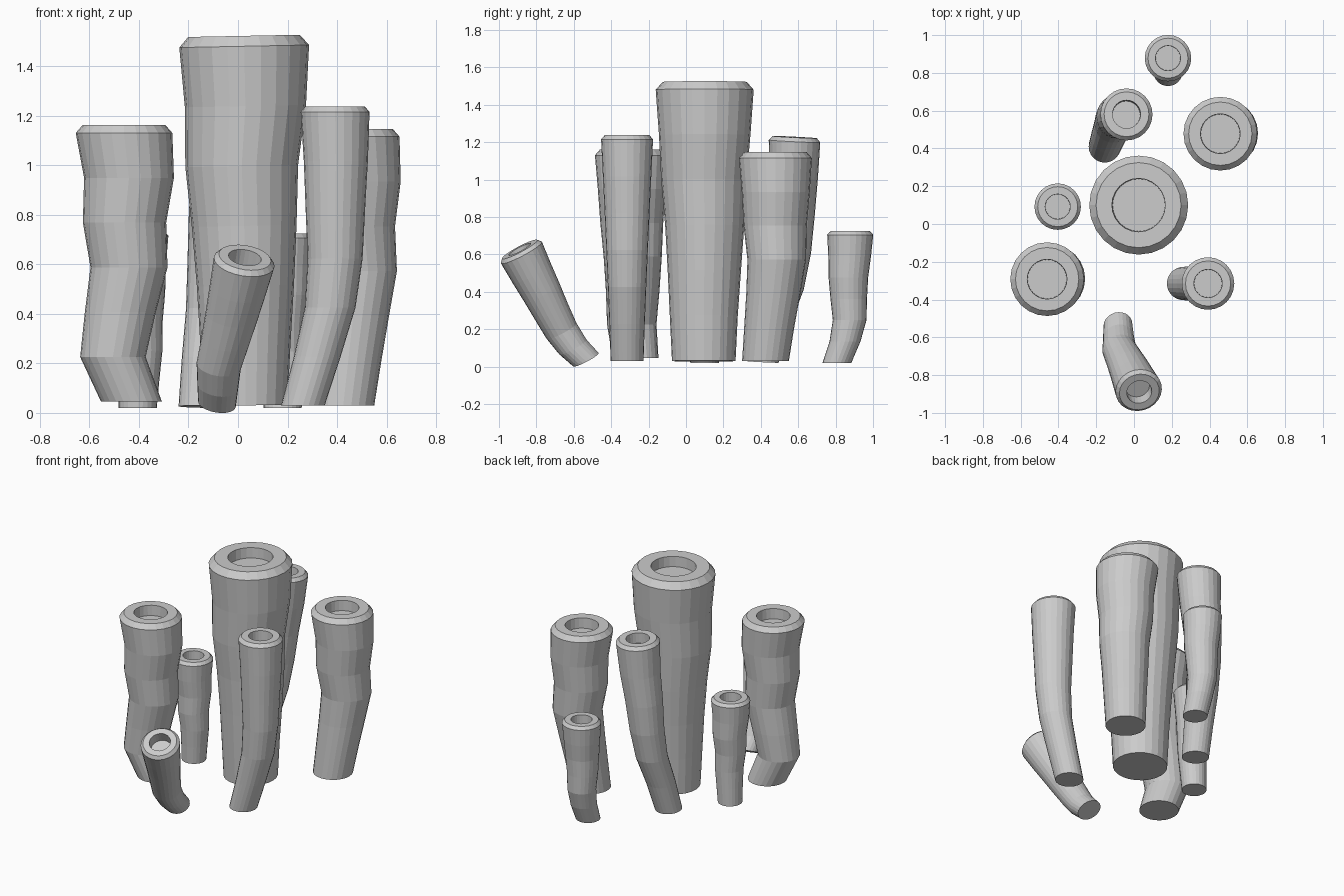
import bpy, bmesh, math
from mathutils import Vector

if "Cube" in bpy.data.objects:
    bpy.data.objects.remove(bpy.data.objects["Cube"])

SIDES = 24


def tube(name, path, r0, r1, normal=(0, 0, 1)):
    """Flared wobbly tube along path, with bevelled lip and a shallow opening."""
    n = Vector(normal).normalized()
    rot = Vector((0, 0, 1)).rotation_difference(n)
    last = len(path) - 1
    # gentle flare from base to mouth
    rings = [(Vector(p), r0 + (r1 - r0) * (i / last) ** 1.15) for i, p in enumerate(path)]
    top = Vector(path[-1])
    lip = 0.16 * r1
    # bevelled lip, flat rim, opening wall
    rings += [(top + n * lip, 0.86 * r1),
              (top + n * lip, 0.54 * r1),
              (top + n * (lip - 0.07), 0.53 * r1)]
    bm = bmesh.new()
    loops = []
    for c, r in rings:
        loops.append([bm.verts.new(c + rot @ Vector((r * math.cos(a), r * math.sin(a), 0)))
                      for a in (2 * math.pi * k / SIDES for k in range(SIDES))])
    for lo, hi in zip(loops, loops[1:]):
        for k in range(SIDES):
            j = (k + 1) % SIDES
            bm.faces.new((lo[k], lo[j], hi[j], hi[k]))
    bm.faces.new(loops[0][::-1])   # base cap
    bm.faces.new(loops[-1])        # opening floor
    me = bpy.data.meshes.new(name)
    bm.to_mesh(me)
    bm.free()
    ob = bpy.data.objects.new(name, me)
    bpy.context.collection.objects.link(ob)
    return ob


def upright(name, z0, z1, xs, ys, r0, r1, normal=(0, 0, 1)):
    """Tube with evenly spaced heights."""
    m = len(xs) - 1
    tube(name, [(x, y, z0 + (z1 - z0) * i / m) for i, (x, y) in enumerate(zip(xs, ys))],
         r0, r1, normal)


# main central tube
upright("centre_tube", 0.03, 1.48, [.03, .03, .03, .025, .015, .03, .025],
        [.095, .095, .098, .1, .095, .1, .1], .17, .262, (-.02, 0, 1))
# two large side tubes
upright("large_tube_right", 0.03, 1.115, [.425, .445, .465, .485, .465, .475, .457],
        [.425, .445, .467, .485, .477, .48, .478], .125, .195)
upright("large_tube_left", 0.045, 1.13, [-.43, -.505, -.475, -.44, -.458, -.44, -.46],
        [-.27, -.29, -.285, -.285, -.29, -.29, -.292], .123, .195)
# two medium slender tubes
upright("medium_tube_back", 0.025, 1.205, [-.155, -.135, -.11, -.095, -.08, -.055, -.04],
        [.41, .465, .53, .56, .57, .577, .58], .085, .138, (.02, .05, 1))
upright("medium_tube_front", 0.03, 1.215, [.262, .32, .372, .392, .393, .395, .392],
        [-.315] * 7, .088, .139)
# small tubes
upright("small_tube_back", 0.02, 0.705, [.18, .183, .18, .178, .182, .18, .18],
        [.807, .85, .875, .87, .868, .875, .878], .077, .123)
upright("small_tube_left", 0.02, 0.715, [-.405, -.4, -.395, -.402, -.4, -.405, -.404],
        [.1, .098, .095, .09, .098, .092, .092], .077, .123)
# leaning front tube
tube("leaning_tube_front",
     [(-.085, -.535, .037), (-.082, -.605, .105), (-.078, -.665, .19), (-.05, -.72, .295),
      (-.025, -.77, .395), (0, -.825, .5), (.025, -.88, .61)],
     .077, .124, (.15, -.46, .87))
